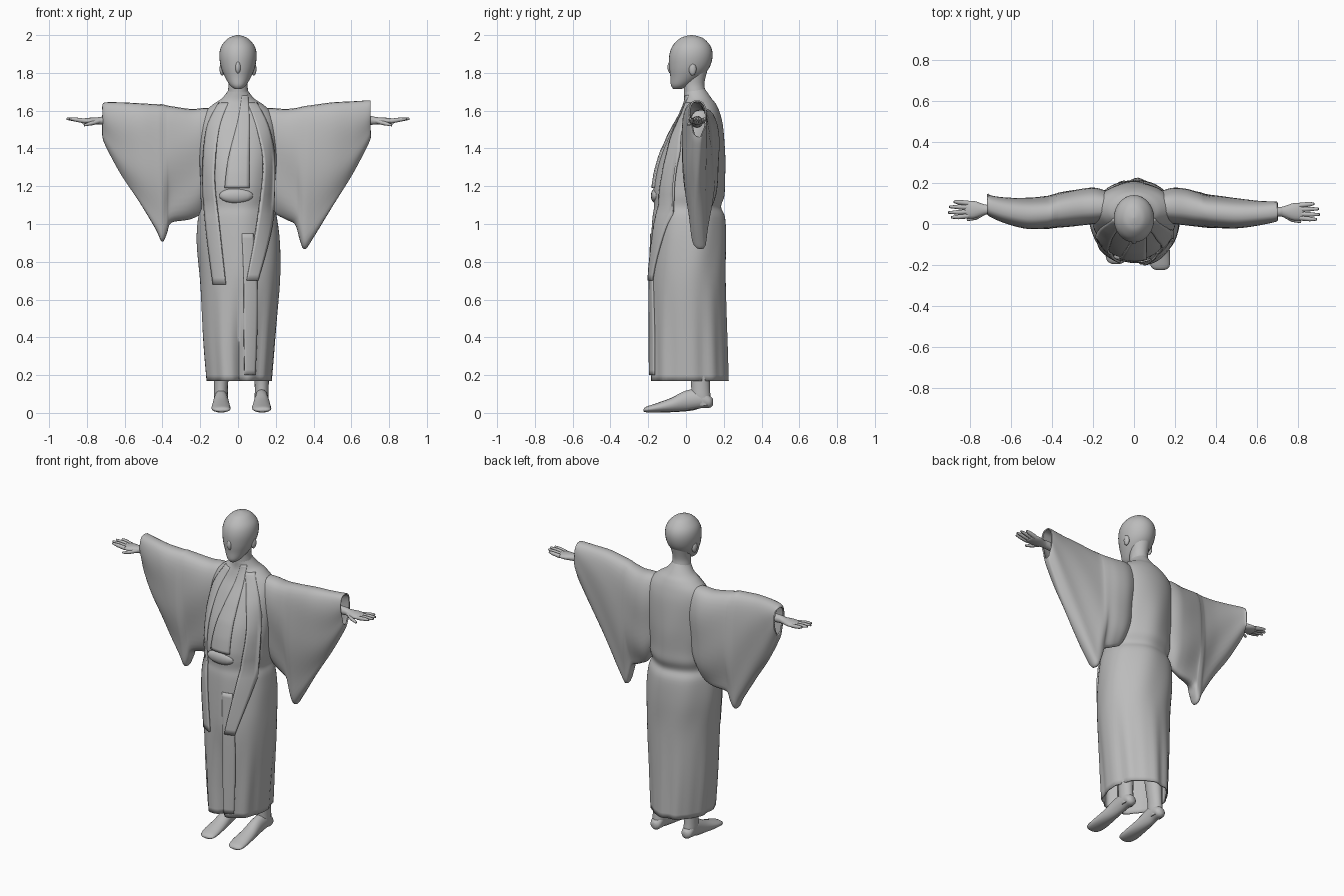
import bpy, bmesh, math

cube = bpy.data.objects.get("Cube")
if cube:
    bpy.data.objects.remove(cube)

grey = bpy.data.materials.new("plain_grey")
grey.use_nodes = True
grey.diffuse_color = (0.5, 0.5, 0.5, 1)
grey.node_tree.nodes["Principled BSDF"].inputs["Base Color"].default_value = (0.5, 0.5, 0.5, 1)


def spline(keys, steps):
    """Smooth curve through rows of numbers."""
    rows = []
    for i in range(len(keys) - 1):
        p0, p1 = keys[max(i - 1, 0)], keys[i]
        p2, p3 = keys[i + 1], keys[min(i + 2, len(keys) - 1)]
        for s in range(steps):
            t = s / steps
            rows.append([b + 0.5 * t * (c - a + t * (2 * a - 5 * b + 4 * c - d
                         + t * (3 * (b - c) + d - a)))
                         for a, b, c, d in zip(p0, p1, p2, p3)])
    return rows + [list(keys[-1])]


def finish(name, bm, cloth=0):
    bmesh.ops.recalc_face_normals(bm, faces=bm.faces)
    mesh = bpy.data.meshes.new(name)
    bm.to_mesh(mesh)
    bm.free()
    mesh.materials.append(grey)
    ob = bpy.data.objects.new(name, mesh)
    bpy.context.collection.objects.link(ob)
    bpy.ops.object.select_all(action='DESELECT')
    ob.select_set(True)
    bpy.context.view_layer.objects.active = ob
    bpy.ops.object.shade_smooth_by_angle(angle=math.radians(60))
    if cloth:
        mod = ob.modifiers.new("thickness", 'SOLIDIFY')
        mod.thickness, mod.offset = cloth, 0


def loft(name, keys, axis='z', n=24, steps=4, cloth=0, shape=None):
    """Rows are (position, centre a, centre b, radius a, radius b)."""
    bm = bmesh.new()
    rings = []
    for t, ca, cb, ra, rb in spline(keys, steps):
        ring = []
        for k in range(n):
            ang = math.tau * k / n
            u, v = math.sin(ang), math.cos(ang)
            if shape:
                u, v = shape(u, v, ang, t)
            a, b = ca + ra * u, cb + rb * v
            co = {'x': (t, a, b), 'y': (a, t, b), 'z': (a, b, t)}[axis]
            ring.append(bm.verts.new(co))
        rings.append(ring)
    for r, s in zip(rings, rings[1:]):
        for k in range(n):
            bm.faces.new((r[k], r[(k + 1) % n], s[(k + 1) % n], s[k]))
    if not cloth:
        bm.faces.new(rings[0])
        bm.faces.new(rings[-1])
    finish(name, bm, cloth)


def blob(name, loc, size):
    bm = bmesh.new()
    bmesh.ops.create_uvsphere(bm, u_segments=16, v_segments=10, radius=1)
    bmesh.ops.scale(bm, vec=size, verts=bm.verts)
    bmesh.ops.translate(bm, vec=loc, verts=bm.verts)
    finish(name, bm)


# Robe body, with folds growing towards the hem and a slit down the front
BODY = [(.17, .005, .015, .168, .203), (.4, .005, .012, .187, .2), (.7, .01, .01, .208, .197),
        (.9, .003, .015, .216, .195), (1.03, 0, .015, .205, .188), (1.09, 0, .008, .187, .173),
        (1.15, 0, .015, .193, .183), (1.22, 0, .017, .193, .183), (1.35, 0, .033, .2, .17),
        (1.5, 0, .06, .2, .134), (1.58, 0, .073, .18, .105), (1.63, 0, .072, .13, .085),
        (1.66, 0, .064, .085, .07), (1.7, 0, .05, .052, .056), (1.73, 0, .04, .04, .045)]


def folds(u, v, ang, z):
    low = min(max((.72 - z) / .4, 0), 1)
    slit = math.exp(-((ang - math.pi) / .15) ** 2)
    s = 1 + low * (.02 * math.sin(9 * ang) + .014 * math.sin(14 * ang + 1) - .24 * slit)
    mid = min(max((1.5 - z) / .2, 0), 1) * min(max((z - .6) / .2, 0), 1)
    s += .012 * math.sin(7 * ang + 6 * z) * mid
    return u * s, v * s


loft("robe_body", BODY, n=72, steps=5, cloth=.008, shape=folds)
BODY_ROWS = spline(BODY, 16)


def front_y(x, z):
    row = min(BODY_ROWS, key=lambda r: abs(r[0] - z))
    d = min(abs(x - row[1]) / row[3], .93)
    return row[2] - row[4] * math.sqrt(1 - d * d)


# Front bands draped over the robe, merging into it at the shoulders
def band(name, keys, lift):
    bm = bmesh.new()
    rows = []
    for z, x0, x1 in spline(keys, 6):
        xs = [x0 + (x1 - x0) * k / 6 for k in range(7)]
        out = lift * min(max((1.6 - z) / .3, -.5), 1)
        rows.append([bm.verts.new((x, front_y(x, z) - out, z)) for x in xs])
    for r, s in zip(rows, rows[1:]):
        for k in range(6):
            bm.faces.new((r[k], r[k + 1], s[k + 1], s[k]))
    finish(name, bm, .012)


band("left_front_band", [(1.64, .05, .1), (1.5, .1, .165), (1.3, .135, .195), (1.0, .1, .18),
                         (.7, .045, .105)], .014)
band("right_front_band", [(1.64, -.05, -.1), (1.5, -.1, -.165), (1.25, -.125, -.185),
                          (1.0, -.1, -.17), (.68, -.065, -.13)], .014)
band("left_collar", [(1.68, .02, .05), (1.55, 0, .06), (1.35, -.05, .06), (1.19, -.07, .06)], .008)
band("left_skirt_edge", [(.95, .02, .08), (.7, .03, .1), (.45, .03, .1), (.2, .035, .09)], .006)
blob("sash_knot", (-.01, -.16, 1.15), (.09, .026, .04))


# Sleeves: full around the arm, narrower and pointed below
def sleeve_shape(u, v, ang, x):
    low = (1 - v) / 2
    wide = math.copysign(abs(u) ** .75, u)
    crease = .06 * math.sin(5 * ang + 16 * abs(x)) * low
    return wide * (1 - .45 * low) + crease + .14 * low, v


def sleeve(name, side, keys):
    rows = [(side * x, y, (top + bot) / 2, th, (top - bot) / 2) for x, y, top, bot, th in keys]
    loft(name, rows, 'x', 40, 5, .008, sleeve_shape)


sleeve("left_sleeve", 1, [(.1, .08, 1.61, 1.25, .07), (.18, .085, 1.61, 1.08, .1),
       (.25, .08, 1.605, 1.03, .105), (.305, .07, 1.61, 1.0, .1), (.33, .065, 1.615, .92, .098),
       (.352, .06, 1.62, .87, .095), (.39, .055, 1.625, .92, .093), (.5, .047, 1.64, 1.1, .085),
       (.6, .05, 1.645, 1.26, .07), (.68, .057, 1.65, 1.41, .058), (.7, .06, 1.65, 1.46, .052)])
sleeve("right_sleeve", -1, [(.1, .08, 1.61, 1.25, .07), (.18, .085, 1.61, 1.08, .1),
       (.25, .08, 1.605, 1.03, .105), (.355, .065, 1.62, 1.01, .1), (.38, .06, 1.625, .95, .097),
       (.402, .055, 1.63, .91, .095), (.43, .05, 1.63, .97, .093), (.52, .047, 1.635, 1.12, .088),
       (.62, .062, 1.64, 1.27, .074), (.7, .085, 1.64, 1.42, .06), (.715, .1, 1.63, 1.47, .055)])

# Arms, hands and fingers
for label, s, y in (("left", 1, .06), ("right", -1, .07)):
    loft(label + "_arm", [(s * .35, .055, 1.54, .03, .03), (s * .5, y, 1.54, .03, .03),
         (s * .69, y, 1.548, .024, .024), (s * .73, y, 1.546, .026, .02),
         (s * .78, y, 1.545, .042, .018), (s * .82, y, 1.545, .04, .013),
         (s * .83, y, 1.545, .032, .008)], 'x', 16)
    curve = bpy.data.curves.new(label + "_fingers", 'CURVE')
    curve.dimensions, curve.bevel_depth, curve.bevel_resolution = '3D', 1, 2
    curve.use_fill_caps = True
    fingers = [((.81, o, 0), (.86, 1.2 * o, .008), (tip, 1.25 * o, .012))
               for o, tip in ((-.03, .893), (-.011, .907), (.011, .902), (.031, .88))]
    fingers.append(((.735, -.015, 0), (.775, -.04, -.012), (.815, -.05, -.022)))
    for pts in fingers:
        sp = curve.splines.new('POLY')
        sp.points.add(2)
        for p, (x, dy, dz), r in zip(sp.points, pts, (.013, .011, .006)):
            p.co, p.radius = (s * x, y + dy, 1.545 + dz, 1), r
    curve.materials.append(grey)
    bpy.context.collection.objects.link(bpy.data.objects.new(label + "_fingers", curve))

# Neck, head and face
loft("neck", [(1.62, 0, .06, .075, .062), (1.67, 0, .052, .062, .06), (1.71, 0, .045, .053, .056),
              (1.75, 0, .042, .05, .056), (1.82, 0, .05, .06, .065)])
loft("head", [(1.715, 0, -.045, .018, .022), (1.735, 0, -.03, .043, .05), (1.78, 0, .0, .07, .083),
              (1.83, 0, .018, .09, .107), (1.89, 0, .026, .099, .115), (1.94, 0, .029, .089, .102),
              (1.98, 0, .03, .056, .066), (1.995, 0, .03, .025, .03), (2.0, 0, .03, .003, .003)], n=32)
blob("nose", (0, -.078, 1.83), (.016, .02, .035))
blob("mouth", (0, -.062, 1.772), (.03, .016, .016))
for label, s in (("left", 1), ("right", -1)):
    blob(label + "_ear", (s * .084, .035, 1.82), (.014, .02, .034))

# Legs and bare feet
for label, x, y in (("left", .125, 0), ("right", -.09, .03)):
    loft(label + "_leg", [(.04, x, .095, .032, .038), (.09, x, .08, .037, .05),
                          (.16, x, .076, .038, .05), (.45, x * .9, .06, .06, .065)], n=16)
    loft(label + "_foot", [(y - .225, x + .003, .014, .02, .006), (y - .21, x + .003, .018, .044, .015),
                           (y - .16, x, .026, .051, .024), (y - .08, x, .042, .046, .037),
                           (y, x, .065, .038, .053), (.08, x, .075, .036, .05),
                           (.125, x, .06, .033, .033), (.142, x, .058, .015, .018)], 'y', 16)
